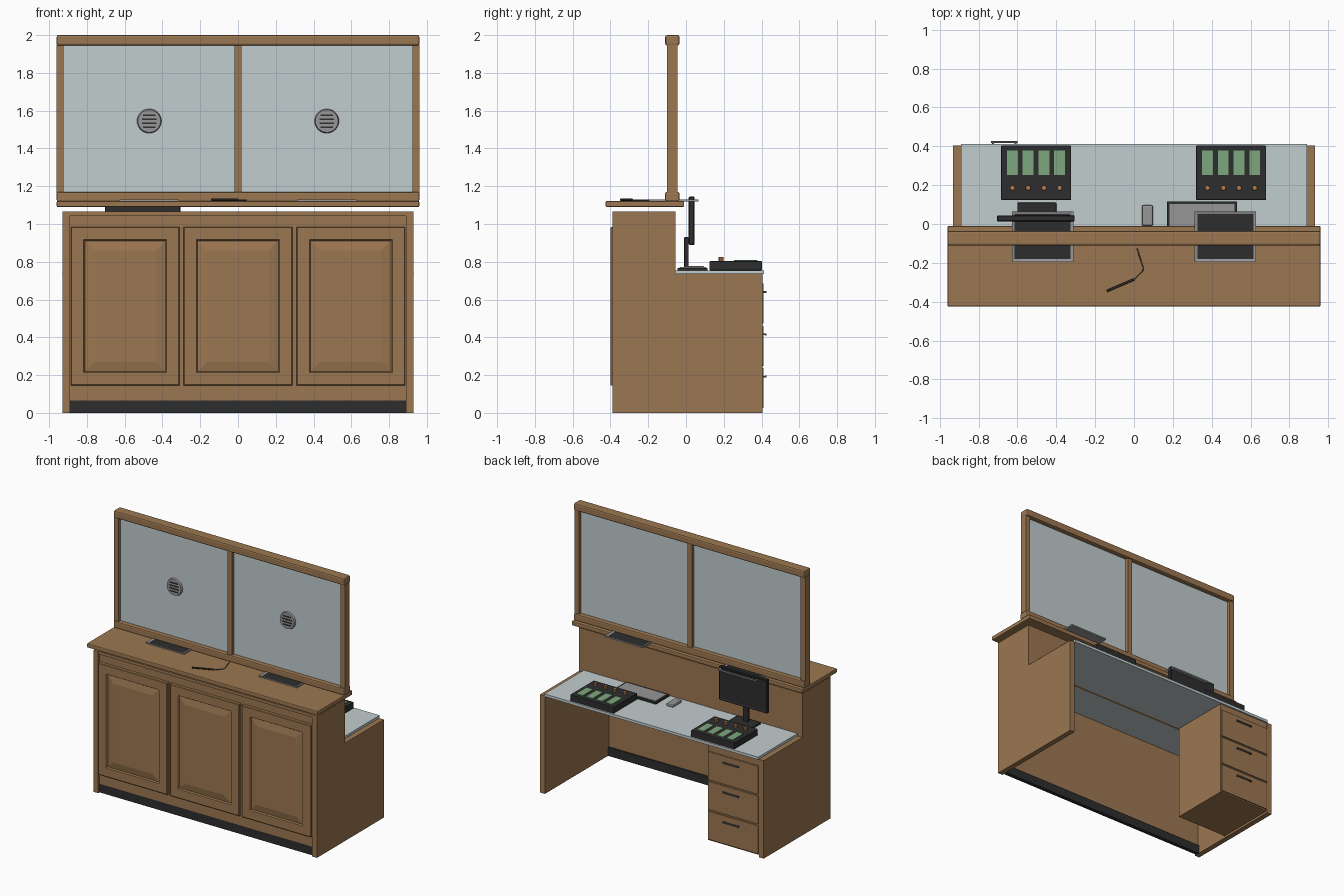
import bpy, bmesh, math
from mathutils import Matrix, Vector

cube = bpy.data.objects.get("Cube")
if cube:
    bpy.data.objects.remove(cube, do_unlink=True)


def material(name, r, g, b):
    m = bpy.data.materials.new(name)
    m.use_nodes = True
    m.diffuse_color = (r, g, b, 1)
    m.node_tree.nodes["Principled BSDF"].inputs["Base Color"].default_value = (r, g, b, 1)
    return m


WOOD = material("oak wood", 0.33, 0.185, 0.082)
PALE = material("pale glass", 0.54, 0.61, 0.62)
DARK = material("charcoal", 0.027, 0.027, 0.028)
GREY = material("metal grey", 0.31, 0.31, 0.31)
GREEN = material("display green", 0.21, 0.39, 0.21)
AMBER = material("knob amber", 0.45, 0.2, 0.07)
STEEL = material("dark steel", 0.09, 0.09, 0.1)


def finish(name, bm, *mats):
    bmesh.ops.recalc_face_normals(bm, faces=bm.faces)
    mesh = bpy.data.meshes.new(name)
    bm.to_mesh(mesh)
    bm.free()
    for m in mats:
        mesh.materials.append(m)
    ob = bpy.data.objects.new(name, mesh)
    bpy.context.collection.objects.link(ob)
    return ob


def box_mesh(x, y, z):
    bm = bmesh.new()
    size = Matrix.Diagonal((x[1] - x[0], y[1] - y[0], z[1] - z[0], 1))
    mid = Matrix.Translation((sum(x) / 2, sum(y) / 2, sum(z) / 2))
    bmesh.ops.create_cube(bm, size=1, matrix=mid @ size)
    return bm


def box(name, x, y, z, mat, bevel=0):
    bm = box_mesh(x, y, z)
    if bevel:
        bmesh.ops.bevel(bm, geom=bm.edges[:], offset=bevel, segments=2, profile=0.5, affect='EDGES')
    return finish(name, bm, mat)


def facing(bm, direction):
    bm.normal_update()
    return max(bm.faces, key=lambda f: f.normal.dot(Vector(direction)))


def disc(name, centre, radius, depth, axis, mat, sides=32):
    bm = bmesh.new()
    turn = Matrix.Rotation(math.pi / 2, 4, 'X') if axis == 'Y' else Matrix()
    bmesh.ops.create_cone(bm, cap_ends=True, segments=sides, radius1=radius, radius2=radius * 0.92,
                          depth=depth, matrix=Matrix.Translation(centre) @ turn)
    return finish(name, bm, mat)


def wire(name, points, radius, mat):
    curve = bpy.data.curves.new(name, 'CURVE')
    curve.dimensions = '3D'
    curve.bevel_depth = radius
    curve.bevel_resolution = 2
    curve.use_fill_caps = True
    line = curve.splines.new('POLY')
    line.points.add(len(points) - 1)
    for p, co in zip(line.points, points):
        p.co = (*co, 1)
    curve.materials.append(mat)
    ob = bpy.data.objects.new(name, curve)
    bpy.context.collection.objects.link(ob)


# Stepped side panels
PROFILE = [(-0.39, 0), (0.405, 0), (0.405, 0.735), (-0.055, 0.735), (-0.055, 1.065), (-0.39, 1.065)]
for side, x in (("left", 0.89), ("right", -0.93)):
    bm = bmesh.new()
    face = bm.faces.new([bm.verts.new((x, y, z)) for y, z in PROFILE])
    out = bmesh.ops.extrude_face_region(bm, geom=[face])
    bmesh.ops.translate(bm, vec=(0.04, 0, 0),
                        verts=[v for v in out["geom"] if isinstance(v, bmesh.types.BMVert)])
    finish(side + "_side_panel", bm, WOOD)

# Front board, toe kick, trim and inner wall
box("front_board", (-0.89, 0.89), (-0.375, -0.355), (0.065, 1.065), WOOD)
box("front_trim", (-0.89, 0.89), (-0.385, -0.375), (1.043, 1.065), WOOD)
box("toe_kick", (-0.89, 0.89), (-0.374, -0.345), (0, 0.065), DARK)
box("inner_wall", (-0.89, 0.89), (-0.075, -0.055), (0.735, 1.065), WOOD)

# Raised-panel doors
for name, x in (("right", (-0.885, -0.31)), ("middle", (-0.288, 0.288)), ("left", (0.31, 0.885))):
    bm = box_mesh(x, (-0.396, -0.374), (0.145, 0.985))
    front = facing(bm, (0, -1, 0))
    for width, rise in ((0.004, 0.003), (0.064, 0), (0.006, -0.010), (0.05, 0.010)):
        bmesh.ops.inset_region(bm, faces=[front], thickness=width, use_even_offset=True)
        for v in front.verts:
            v.co.y -= rise
    finish(name + "_door", bm, WOOD)

# Service counter and worktop
box("service_counter", (-0.96, 0.96), (-0.425, -0.01), (1.09, 1.122), WOOD, 0.006)
box("worktop", (-0.889, 0.889), (-0.355, 0.412), (0.735, 0.755), PALE)
for x in (-0.91, 0.91):
    box("worktop_end", (x - 0.021, x + 0.021), (-0.054, 0.405), (0.7351, 0.737), WOOD)

# Glazed screen
box("screen_bottom_rail", (-0.96, 0.96), (-0.11, -0.035), (1.12, 1.17), WOOD, 0.008)
box("screen_top_rail", (-0.96, 0.96), (-0.11, -0.035), (1.945, 2), WOOD, 0.01)
for name, x in (("right_post", -0.942), ("mullion", 0), ("left_post", 0.942)):
    box(name, (x - 0.019, x + 0.019), (-0.1, -0.045), (1.165, 1.95), WOOD)
for name, x in (("right_pane", (-0.925, -0.018)), ("left_pane", (0.018, 0.925))):
    box(name, x, (-0.077, -0.069), (1.165, 1.95), PALE)

# Speaking grilles and pass-through trays
for x in (-0.47, 0.47):
    disc("speaking_grille", (x, -0.083, 1.545), 0.065, 0.014, 'Y', GREY)
    for i in range(4):
        half = 0.038 if i in (1, 2) else 0.034
        z = 1.513 + i * 0.021
        box("grille_slot", (x - half, x + half), (-0.093, -0.088), (z - 0.004, z + 0.004), DARK)
    bm = box_mesh((x - 0.158, x + 0.158), (-0.195, 0.065), (1.12, 1.131))
    well = facing(bm, (0, 0, 1))
    bmesh.ops.inset_region(bm, faces=[well], thickness=0.02)
    well.material_index = 1
    for v in well.verts:
        v.co.z -= 0.005
    finish("money_tray", bm, GREY, DARK)

# Pen on its cord
wire("pen", [(-0.14, -0.345, 1.128), (0, -0.285, 1.128)], 0.006, DARK)
wire("pen_cord", [(0, -0.285, 1.126), (0.045, -0.24, 1.126), (0.046, -0.22, 1.126), (0.015, -0.125, 1.126)],
     0.003, STEEL)

# Drawer pedestal
box("drawer_pedestal", (-0.889, -0.465), (-0.06, 0.4), (0.015, 0.735), WOOD)
for i in range(3):
    z = 0.025 + i * 0.224
    box("drawer_front", (-0.885, -0.469), (0.4, 0.411), (z, z + 0.212), WOOD, 0.002)
    box("drawer_handle", (-0.735, -0.6), (0.418, 0.426), (z + 0.162, z + 0.172), STEEL)
    for x in (-0.725, -0.61):
        box("handle_stud", (x - 0.005, x + 0.005), (0.41, 0.42), (z + 0.163, z + 0.171), STEEL)

# Monitor
box("monitor_base", (-0.6, -0.4), (-0.035, 0.11), (0.755, 0.77), DARK, 0.005)
box("monitor_stem", (-0.525, -0.48), (-0.01, 0.014), (0.765, 0.93), DARK, 0.004)
bm = box_mesh((-0.705, -0.305), (0.014, 0.045), (0.89, 1.145))
bmesh.ops.bevel(bm, geom=bm.edges[:], offset=0.004, segments=1, affect='EDGES')
glass = facing(bm, (0, 1, 0))
bmesh.ops.inset_region(bm, faces=[glass], thickness=0.012)
for v in glass.verts:
    v.co.y -= 0.004
finish("monitor", bm, DARK)

# Control consoles with displays and knobs
for x in (-0.504, 0.5):
    box("console", (x - 0.18, x + 0.18), (0.124, 0.403), (0.755, 0.803), DARK, 0.003)
    for i in range(4):
        cx = x + (i - 1.5) * 0.081
        box("console_display", (cx - 0.028, cx + 0.028), (0.253, 0.378), (0.801, 0.809), GREEN)
        disc("console_knob", (cx, 0.186, 0.813), 0.014, 0.024, 'Z', AMBER, 8)

# Keyboard and mouse
box("keyboard_body", (0.17, 0.53), (-0.045, 0.115), (0.755, 0.768), DARK)
box("keyboard_keys", (0.182, 0.518), (-0.033, 0.103), (0.766, 0.773), GREY)
box("mouse", (0.04, 0.098), (-0.01, 0.097), (0.755, 0.778), GREY, 0.009)
